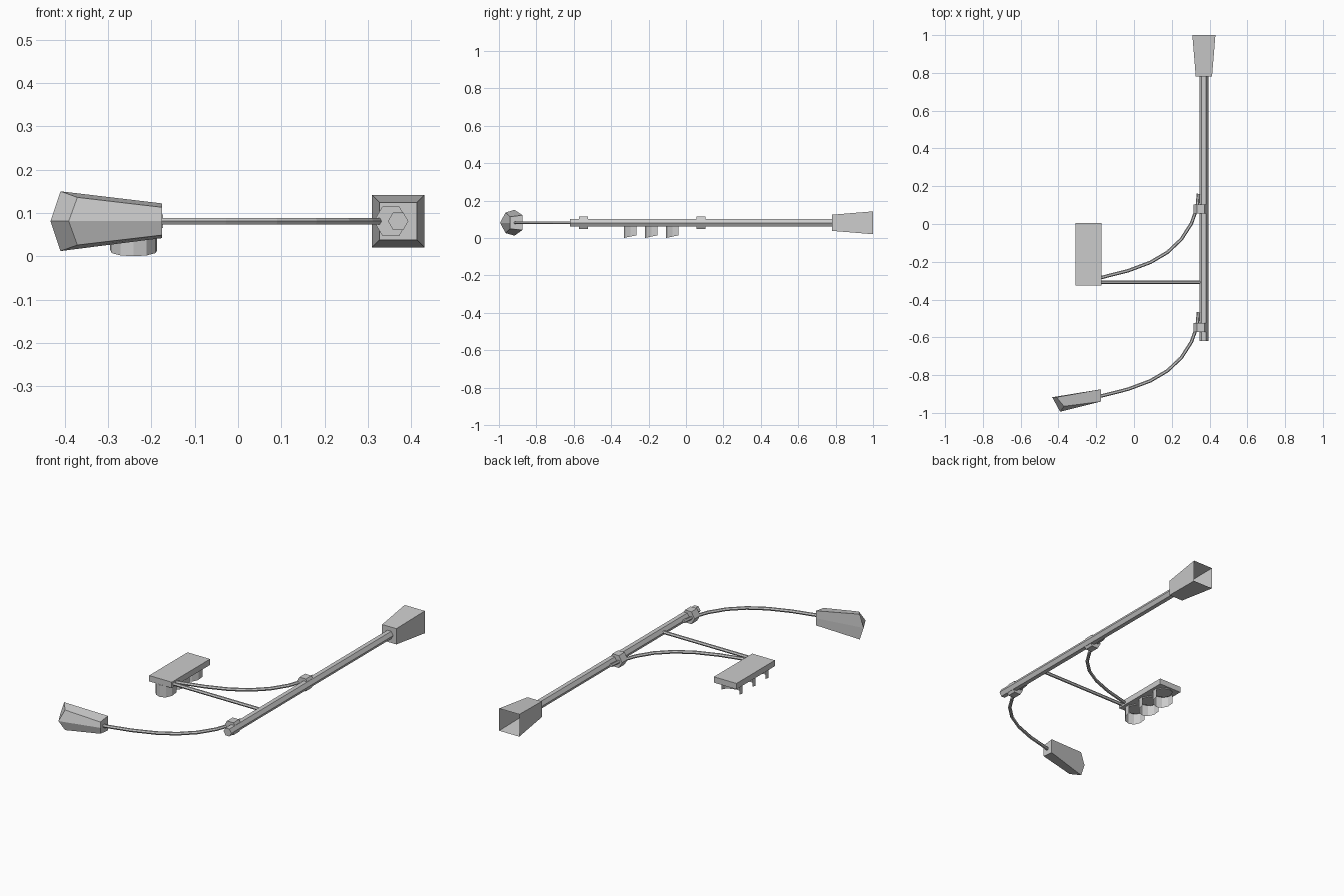
import bpy, math

if "Cube" in bpy.data.objects:
    bpy.data.objects.remove(bpy.data.objects["Cube"])

PX, PZ = 0.37, 0.081          # pole axis
LIGHT_X = -0.241              # centre of the signal head


def mesh(name, verts, faces):
    me = bpy.data.meshes.new(name)
    me.from_pydata(verts, [], faces)
    me.update()
    ob = bpy.data.objects.new(name, me)
    bpy.context.collection.objects.link(ob)
    return ob


def loft(name, a, b, cap_a=True, cap_b=True):
    """Join two rings of equal vertex count, optionally capping the ends."""
    n = len(a)
    faces = [(i, (i + 1) % n, n + (i + 1) % n, n + i) for i in range(n)]
    if cap_a:
        faces.append(tuple(reversed(range(n))))
    if cap_b:
        faces.append(tuple(range(n, 2 * n)))
    return mesh(name, a + b, faces)


def ring_y(cx, y, r, n, start=0.0, cz=PZ):
    """Polygon in the XZ plane, wound to face outward when lofted toward +y."""
    return [(cx + r * math.cos(start - 2 * math.pi * i / n), y,
             cz + r * math.sin(start - 2 * math.pi * i / n)) for i in range(n)]


def tube(name, pts, r):
    """Six-sided tube along a path."""
    cu = bpy.data.curves.new(name, 'CURVE')
    cu.dimensions = '3D'
    cu.bevel_depth = r
    cu.bevel_resolution = 1
    cu.use_fill_caps = True
    sp = cu.splines.new('POLY')
    sp.points.add(len(pts) - 1)
    for p, co in zip(sp.points, pts):
        p.co = (*co, 1)
    sp.use_smooth = False
    ob = bpy.data.objects.new(name, cu)
    bpy.context.collection.objects.link(ob)
    bpy.ops.object.select_all(action='DESELECT')
    ob.select_set(True)
    bpy.context.view_layer.objects.active = ob
    bpy.ops.object.convert(target='MESH')


# Main pole
loft("pole", ring_y(PX, -0.62, 0.0235, 6), ring_y(PX, 0.79, 0.0235, 6))

# Flared square base, open at its wide end
R2 = math.sqrt(2)
loft("pole_base", ring_y(PX, 0.78, 0.043 * R2, 4, math.pi / 4),
     ring_y(PX, 1.0, 0.061 * R2, 4, math.pi / 4), cap_b=False)

# Two curved arms with hexagonal collars
ARM = [(-0.18, -0.285), (-0.03, -0.247), (0.087, -0.203), (0.177, -0.15),
       (0.251, -0.08), (0.304, 0.003), (0.334, 0.087), (0.341, 0.16)]
for label, dy in (("signal", 0.0), ("lamp", -0.627)):
    tube(label + "_arm", [(x, y + dy, PZ) for x, y in ARM], 0.009)
    loft(label + "_collar", ring_y(0.353, 0.055 + dy, 0.039, 6),
         ring_y(0.353, 0.104 + dy, 0.039, 6))

# Straight brace from signal to pole
tube("signal_brace", [(-0.18, -0.308, PZ), (0.36, -0.308, PZ)], 0.009)


def box(name, x0, x1, y0, y1, z0, z1):
    q = [(x0, y0), (x1, y0), (x1, y1), (x0, y1)]
    return loft(name, [(x, y, z0) for x, y in q], [(x, y, z1) for x, y in q])


# Signal head plate
box("signal_housing", -0.31, -0.173, -0.326, 0.006, 0.065, 0.097)

# Three lenses with slanted half-round visors
for k in range(3):
    cy = -0.275 + 0.113 * k
    N, r = 8, 0.055
    disc = [(LIGHT_X + 0.048 * math.cos(2 * math.pi * i / N),
             cy + 0.048 * math.sin(2 * math.pi * i / N)) for i in range(N)]
    loft(f"lens_{k}", [(x, y, 0.06) for x, y in disc],
         [(x, y, 0.066) for x, y in disc])
    top, low = [], []
    for i in range(7):
        a = math.radians(170 + 200 * i / 6)
        c, s = math.cos(a), math.sin(a)
        top.append((LIGHT_X + r * c, cy + 0.057 * s, 0.066))
        low.append((LIGHT_X + r * c, cy + 0.057 * s, 0.012 + 0.012 * s))
    mesh(f"visor_{k}", top + low,
         [(7 + i, 8 + i, i + 1, i) for i in range(6)])

# Street lamp: tapered head with a ridged outer end
near = [(-0.175, -0.94, 0.113), (-0.175, -0.94, PZ), (-0.175, -0.94, 0.049),
        (-0.175, -0.875, 0.042), (-0.175, -0.875, PZ), (-0.175, -0.875, 0.122)]
far = [(-0.371, -0.965, 0.136), (-0.391, -0.994, PZ), (-0.371, -0.965, 0.026),
       (-0.41, -0.917, 0.012), (-0.433, -0.917, PZ), (-0.41, -0.917, 0.15)]
sides = [(i, i + 6, (i + 1) % 6 + 6, (i + 1) % 6) for i in range(6)]
mesh("lamp_head", near + far,
     sides + [(0, 1, 2, 3, 4, 5), (6, 11, 10, 7), (7, 10, 9, 8)])
